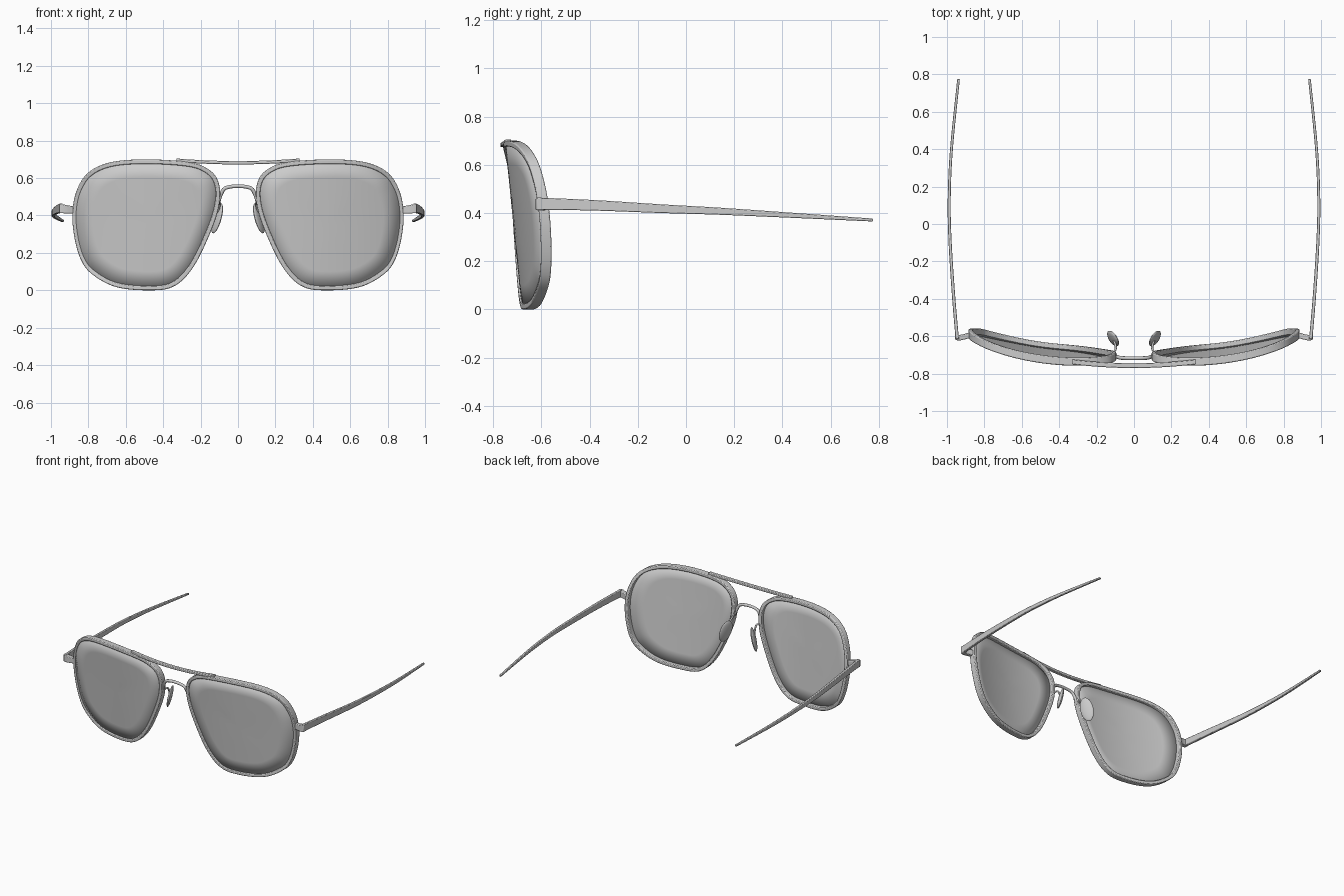
import bpy, bmesh, math
from mathutils import Vector, Matrix

if "Cube" in bpy.data.objects:
    bpy.data.objects.remove(bpy.data.objects["Cube"])


def spline(pts, steps, closed=False):
    """Catmull-Rom resampling of a short list of points."""
    p = [Vector(q) for q in pts]
    n = len(p)
    get = (lambda i: p[i % n]) if closed else (lambda i: p[min(max(i, 0), n - 1)])
    out = []
    for i in range(n if closed else n - 1):
        a, b, c, d = get(i - 1), get(i), get(i + 1), get(i + 2)
        for k in range(steps):
            t = k / steps
            out.append(0.5 * (2 * b + (c - a) * t + (2 * a - 5 * b + 4 * c - d) * t * t
                              + (3 * b - a - 3 * c + d) * t ** 3))
    return out if closed else out + [p[-1]]


def finish(name, bm, mirror=True, bevel=0, solid=0):
    bmesh.ops.recalc_face_normals(bm, faces=bm.faces)
    me = bpy.data.meshes.new(name)
    bm.to_mesh(me)
    bm.free()
    ob = bpy.data.objects.new(name, me)
    bpy.context.collection.objects.link(ob)
    if solid:
        m = ob.modifiers.new("thickness", 'SOLIDIFY')
        m.thickness, m.offset = solid, 0
    if bevel:
        m = ob.modifiers.new("bevel", 'BEVEL')
        m.width, m.segments, m.limit_method = bevel, 2, 'ANGLE'
        m.angle_limit = math.radians(50)
    if mirror:
        ob.modifiers.new("mirror", 'MIRROR').use_mirror_merge = False
    bpy.ops.object.select_all(action='DESELECT')
    ob.select_set(True)
    bpy.context.view_layer.objects.active = ob
    bpy.ops.object.shade_smooth_by_angle(angle=math.radians(40))
    return ob


def loft(name, rings, closed=False, **kw):
    """Skin a list of equal-sized cross-section rings."""
    bm = bmesh.new()
    vs = [[bm.verts.new(c) for c in r] for r in rings]
    n = len(vs[0])
    for i in range(len(vs) if closed else len(vs) - 1):
        a, b = vs[i], vs[(i + 1) % len(vs)]
        for k in range(n):
            bm.faces.new((a[k], a[(k + 1) % n], b[(k + 1) % n], b[k]))
    if not closed:
        bm.faces.new(vs[0])
        bm.faces.new(vs[-1])
    return finish(name, bm, **kw)


def tube(name, pts, r, **kw):
    path = spline(pts, 6)
    rings = []
    for i, p in enumerate(path):
        t = (path[min(i + 1, len(path) - 1)] - path[max(i - 1, 0)]).normalized()
        u = t.cross(Vector((0, 1, 0.3))).normalized()
        v = t.cross(u)
        rings.append([p + r * (math.cos(a) * u + math.sin(a) * v)
                      for a in (k * math.tau / 10 for k in range(10))])
    return loft(name, rings, **kw)


def face_y(x, z):
    """Wrapped, tilted surface the rims and lenses lie on."""
    return -0.667 + 0.325 * (x - 0.28) ** 2 - 0.10 * z


# Rim outline (x, z), outer edge
outline = spline([(0.49, 0.0), (0.345, 0.02), (0.235, 0.13), (0.135, 0.34), (0.097, 0.48),
                  (0.105, 0.58), (0.155, 0.645), (0.26, 0.685), (0.49, 0.70), (0.68, 0.685),
                  (0.80, 0.63), (0.862, 0.535), (0.885, 0.42), (0.877, 0.295), (0.843, 0.17),
                  (0.785, 0.09), (0.66, 0.02)], 7, True)
N = len(outline)


def inset(d):
    res = []
    for i, p in enumerate(outline):
        t = (outline[(i + 1) % N] - outline[i - 1]).normalized()
        res.append(p + d * Vector((t.y, -t.x)))
    return res


mid = Vector((0.49, 0.36))
s = 1 if (inset(0.02)[0] - mid).length < (outline[0] - mid).length else -1
inner = inset(0.024 * s)
rings = []
for o, i in zip(outline, inner):
    y = face_y(o.x, o.y)
    rings.append([(o.x, y - 0.022, o.y), (o.x, y + 0.022, o.y),
                  (i.x, y + 0.022, i.y), (i.x, y - 0.022, i.y)])
loft("rim", rings, closed=True, bevel=0.005)

# Lens: concentric rings on the same surface
bm = bmesh.new()
edge = inset(0.015 * s)
prev = None
centre = bm.verts.new((mid.x, face_y(*mid) - 0.008, mid.y))
for f in (0.25, 0.5, 0.75, 1.0):
    cur = []
    for e in edge:
        q = mid.lerp(e, f)
        cur.append(bm.verts.new((q.x, face_y(q.x, q.y) - 0.008, q.y)))
    for k in range(N):
        j = (k + 1) % N
        bm.faces.new((prev[k], prev[j], cur[j], cur[k]) if prev else (centre, cur[j], cur[k]))
    prev = cur
finish("lens", bm, solid=0.012)

# Top brow bar
rings = []
for k in range(25):
    x = -0.33 + 0.66 * k / 24
    q = (x / 0.33) ** 2
    y, z = -0.757 + 0.02 * q, 0.682 + 0.014 * q
    rings.append([(x, y + a, z + b) for a, b in
                  ((-0.013, -0.009), (0.013, -0.009), (0.013, 0.009), (-0.013, 0.009))])
loft("brow_bar", rings, mirror=False, bevel=0.004)

# Arched nose bridge
tube("nose_bridge", [(-0.108, -0.70, 0.46), (-0.09, -0.71, 0.515), (-0.066, -0.716, 0.547),
                     (0, -0.718, 0.557), (0.066, -0.716, 0.547), (0.09, -0.71, 0.515),
                     (0.108, -0.70, 0.46)], 0.01, mirror=False)

# Nose pads and their wire arms
bm = bmesh.new()
bmesh.ops.create_uvsphere(bm, u_segments=24, v_segments=14, radius=1)
u = Vector((0.45, 0.89, 0)).normalized()
v = Vector((0.25, 0, -0.97)).normalized()
w = u.cross(v).normalized()
M = Matrix((u * 0.046, w * 0.014, v * 0.083)).transposed().to_4x4()
bm.transform(Matrix.Translation((0.112, -0.612, 0.385)) @ M)
finish("nose_pad", bm)
tube("pad_arm", [(0.112, -0.69, 0.46), (0.098, -0.668, 0.468), (0.1, -0.645, 0.45),
                 (0.112, -0.615, 0.40)], 0.006)

# End piece joining rim to temple
path = [(0.868, -0.593, 0.43, 0.018), (0.905, -0.603, 0.432, 0.021),
        (0.935, -0.61, 0.436, 0.024), (0.956, -0.605, 0.438, 0.026)]
loft("end_piece", [[(x, y - 0.014, z - h), (x, y + 0.016, z - h),
                    (x, y + 0.016, z + h), (x, y - 0.014, z + h)] for x, y, z, h in path],
     bevel=0.004)

# Tapering, bowed temple: (x, y, z) path with shrinking height
path = spline([(0.945, -0.615, 0.439), (0.965, -0.38, 0.432), (0.983, -0.1, 0.418),
               (0.988, 0.13, 0.408), (0.976, 0.4, 0.393), (0.938, 0.775, 0.371)], 6)
rings = []
for p in path:
    t = (p.y + 0.615) / 1.39
    h, d = 0.025 - 0.019 * t, 0.009 - 0.002 * t
    rings.append([(p.x - d, p.y, p.z - h), (p.x + d, p.y, p.z - h),
                  (p.x + d, p.y, p.z + h), (p.x - d, p.y, p.z + h)])
loft("temple", rings, bevel=0.003)
